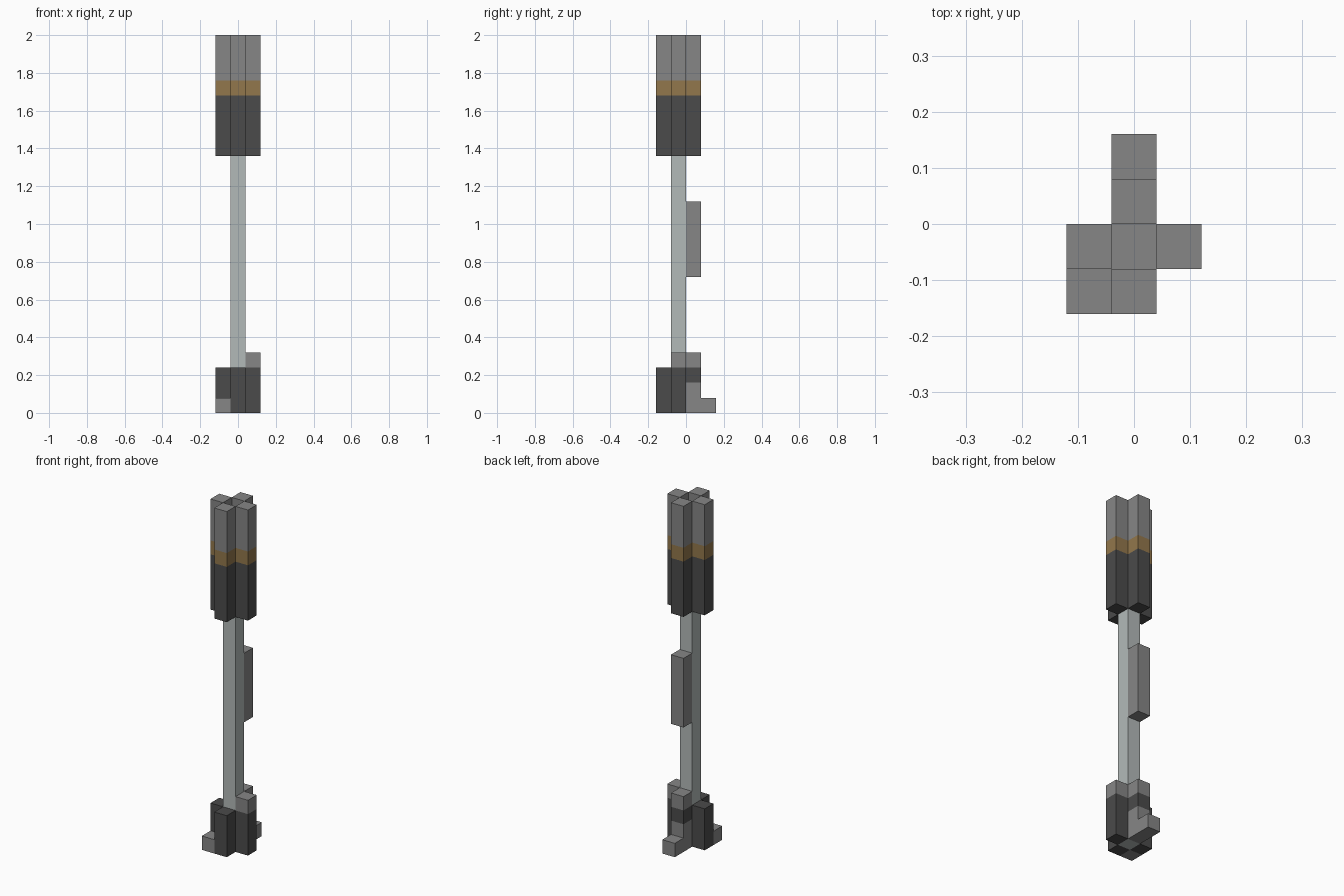
import bpy
import bmesh

cube = bpy.data.objects.get("Cube")
if cube:
    bpy.data.objects.remove(cube, do_unlink=True)

U = 0.08  # edge of one grid block


def make_material(name, rgb):
    mat = bpy.data.materials.new(name)
    mat.use_nodes = True
    mat.diffuse_color = (*rgb, 1)
    mat.node_tree.nodes["Principled BSDF"].inputs["Base Color"].default_value = (*rgb, 1)
    return mat


GREY = make_material("mid grey", (0.24, 0.24, 0.24))
DARK = make_material("dark grey", (0.07, 0.07, 0.07))
TAN = make_material("tan band", (0.29, 0.185, 0.072))
PALE = make_material("pale steel", (0.45, 0.49, 0.485))


def column(name, cell, bottom, bands):
    """Square column on a grid cell; bands are (top height in blocks, material)."""
    cx, cy = cell[0] * U, (cell[1] - 0.5) * U
    h = U / 2
    bm = bmesh.new()

    def ring(level):
        return [bm.verts.new((cx + sx * h, cy + sy * h, level * U))
                for sx, sy in ((-1, -1), (1, -1), (1, 1), (-1, 1))]

    mesh = bpy.data.meshes.new(name)
    lower = ring(bottom)
    bm.faces.new(lower[::-1])
    for index, (top, mat) in enumerate(bands):
        mesh.materials.append(mat)
        upper = ring(top)
        for i in range(4):
            j = (i + 1) % 4
            bm.faces.new((lower[i], lower[j], upper[j], upper[i])).material_index = index
        lower = upper
    bm.faces.new(lower).material_index = len(bands) - 1
    bm.to_mesh(mesh)
    bm.free()
    obj = bpy.data.objects.new(name, mesh)
    bpy.context.collection.objects.link(obj)
    return obj


SIDES = {"left": (1, 0), "right": (-1, 0), "front": (0, -1), "back": (0, 1)}

# Central shaft, with a sunken grey core inside the head
column("shaft", (0, 0), 0, [(17, PALE)])
column("head_core", (0, 0), 17, [(21, DARK), (22, TAN), (24, GREY)])

# Head: four banded columns around the core
for side, cell in SIDES.items():
    column("head_" + side, cell, 17, [(21, DARK), (22, TAN), (25, GREY)])

# Base: four columns with differing caps
base_bands = {
    "left": [(3, DARK), (4, GREY)],
    "right": [(3, DARK)],
    "front": [(3, DARK)],
    "back": [(2, GREY), (3, DARK), (4, GREY)],
}
for side, bands in base_bands.items():
    column("base_" + side, SIDES[side], 0, bands)

# Small feet and the rear grip
column("front_foot", (-1, -1), 0, [(1, GREY)])
column("back_foot", (0, 2), 0, [(1, GREY)])
column("rear_grip", (0, 1), 9, [(14, GREY)])
